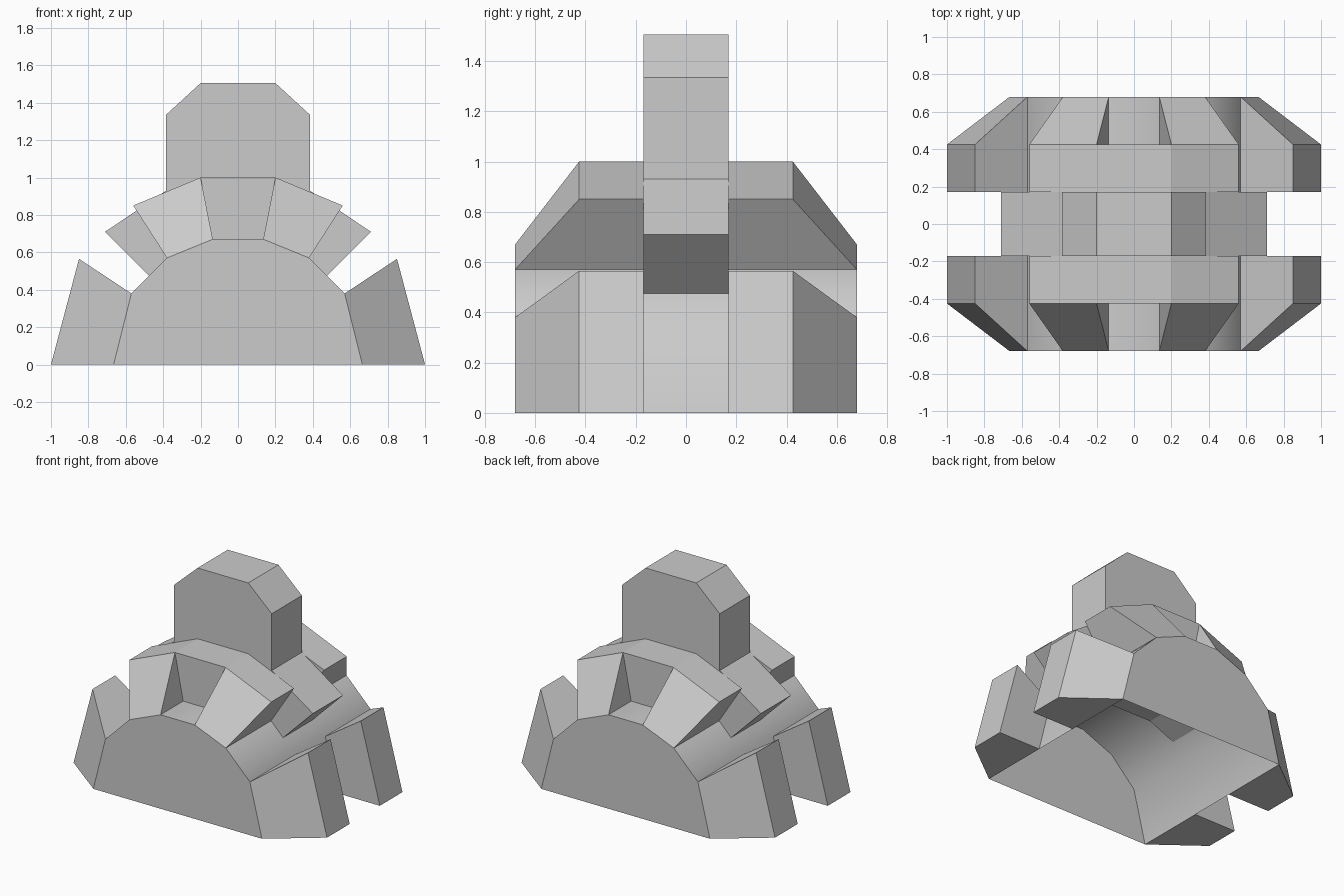
import bpy, bmesh, math

if "Cube" in bpy.data.objects:
    bpy.data.objects.remove(bpy.data.objects["Cube"])

grey = bpy.data.materials.new("plain_grey")
grey.use_nodes = True
colour = (0.6, 0.6, 0.6, 1)
grey.diffuse_color = colour
grey.node_tree.nodes["Principled BSDF"].inputs["Base Color"].default_value = colour

Y_IN, Y_MID, Y_END = 0.17, 0.425, 0.68   # gap edge, block front, vault end


def make(name, verts, faces, mirror=None):
    bm = bmesh.new()
    vs = [bm.verts.new(v) for v in verts]
    for f in faces:
        bm.faces.new([vs[i] for i in f])
    bmesh.ops.recalc_face_normals(bm, faces=bm.faces)
    mesh = bpy.data.meshes.new(name)
    bm.to_mesh(mesh)
    bm.free()
    mesh.materials.append(grey)
    ob = bpy.data.objects.new(name, mesh)
    bpy.context.collection.objects.link(ob)
    if mirror:
        mod = ob.modifiers.new("mirror", 'MIRROR')
        mod.use_axis = mirror
        mod.use_mirror_merge = False
    return ob


def prism(name, profile, half, open_edge=None):
    """Extrude an x-z profile along y, optionally leaving one side open."""
    n = len(profile)
    verts = [(x, y, z) for y in (-half, half) for x, z in profile]
    faces = [range(n), range(n, 2 * n)]
    faces += [(i, (i + 1) % n, n + (i + 1) % n, n + i)
              for i in range(n) if i != open_edge]
    return make(name, verts, faces)


def block(name, inner, outer, y_inner, mirror):
    """Arch block resting on the vault: its end face slopes from the
    inner edge at y_inner to the outer edge at Y_MID."""
    section = inner + outer
    verts = [(x, -Y_IN, z) for x, z in section]
    verts += [(x, -y_inner, z) for x, z in inner]
    verts += [(x, -Y_MID, z) for x, z in outer]
    faces = [(0, 1, 2, 3), (4, 5, 6, 7),
             (1, 2, 6, 5), (2, 3, 7, 6), (3, 0, 4, 7)]
    return make(name, verts, faces, mirror)


def symmetric(half):
    return half + [(-x, z) for x, z in reversed(half)]


# Hollow vault, open underneath, with smooth sides and flat ends
vault_half = [(0.665, 0), (0.57, 0.38), (0.38, 0.57), (0.135, 0.67)]
vault = prism("vault", symmetric(vault_half), Y_END, open_edge=7)
bpy.ops.object.select_all(action='DESELECT')
vault.select_set(True)
bpy.context.view_layer.objects.active = vault
bpy.ops.object.shade_smooth_by_angle(angle=math.radians(50))

# Arch blocks, repeated on each side and at both ends
block("foot", [(0.665, 0), (0.57, 0.38)], [(0.85, 0.565), (1.0, 0)],
      Y_END, (True, True, False))
block("arch_shoulder", [(0.38, 0.57), (0.135, 0.67)], [(0.2, 1.0), (0.56, 0.85)],
      Y_END, (True, True, False))
block("arch_crown", [(0.135, 0.67), (-0.135, 0.67)], [(-0.2, 1.0), (0.2, 1.0)],
      Y_MID, (False, True, False))

# Middle band rising into a chamfered tower
tower_half = [(0.28, 0.56), (0.475, 0.475), (0.71, 0.71),
              (0.385, 0.93), (0.385, 1.335), (0.2, 1.505)]
prism("middle_tower", symmetric(tower_half), Y_IN)
